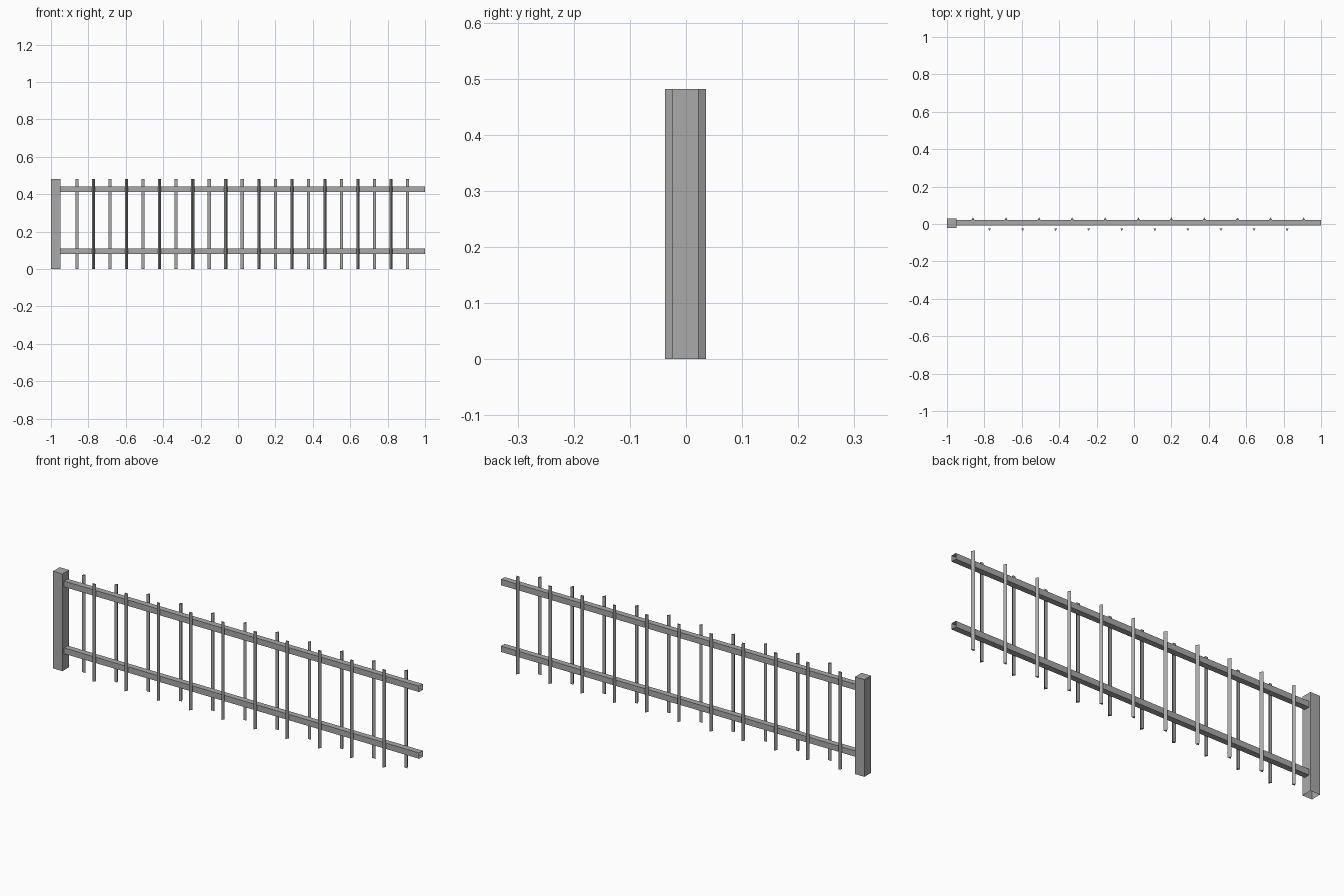
import bpy
import bmesh
import math

cube = bpy.data.objects.get("Cube")
if cube:
    bpy.data.objects.remove(cube, do_unlink=True)

HEIGHT = 0.482

grey = bpy.data.materials.new("fence_grey")
grey.use_nodes = True
colour = (0.4, 0.4, 0.4, 1)
grey.diffuse_color = colour
grey.node_tree.nodes["Principled BSDF"].inputs["Base Color"].default_value = colour


def make_object(name, bm):
    bmesh.ops.recalc_face_normals(bm, faces=bm.faces[:])
    mesh = bpy.data.meshes.new(name)
    bm.to_mesh(mesh)
    bm.free()
    mesh.materials.append(grey)
    obj = bpy.data.objects.new(name, mesh)
    bpy.context.collection.objects.link(obj)
    return obj


def box(name, low, high, is_open):
    """Box between two corners, without the faces chosen by is_open(normal)."""
    bm = bmesh.new()
    bmesh.ops.create_cube(bm, size=1)
    for v in bm.verts:
        v.co = [a + (c + 0.5) * (b - a) for a, b, c in zip(low, high, v.co)]
    bm.normal_update()
    dropped = [f for f in bm.faces if is_open(f.normal)]
    bmesh.ops.delete(bm, geom=dropped, context="FACES_ONLY")
    return make_object(name, bm)


def bar(name, x, base_y, side):
    """Upright triangular bar, its flat back on base_y and its ridge outwards."""
    width = 0.0167
    depth = width * math.sqrt(3) / 2 * side
    outline = [(x - width / 2, base_y), (x + width / 2, base_y), (x, base_y + depth)]
    bm = bmesh.new()
    bottom = [bm.verts.new((px, py, 0)) for px, py in outline]
    top = [bm.verts.new((px, py, HEIGHT)) for px, py in outline]
    bm.faces.new(top)
    bm.faces.new(bottom)
    for i in range(3):
        j = (i + 1) % 3
        bm.faces.new((bottom[i], bottom[j], top[j], top[i]))
    return make_object(name, bm)


# End post, open underneath
box("end_post", (-1, -0.022, 0), (-0.948, 0.03, HEIGHT), lambda n: n.z < -0.5)

# Hollow horizontal rails, open at both ends
for name, z in (("lower_rail", 0.081), ("upper_rail", 0.412)):
    box(name, (-0.95, -0.008, z), (1, 0.021, z + 0.029), lambda n: abs(n.x) > 0.5)

# Upright bars, alternating behind and in front of the rails
for i in range(21):
    x = -0.861 + i * 0.0884
    if i % 2 == 0:
        bar("back_bar", x, 0.021, 1)
    else:
        bar("front_bar", x, -0.023, -1)
